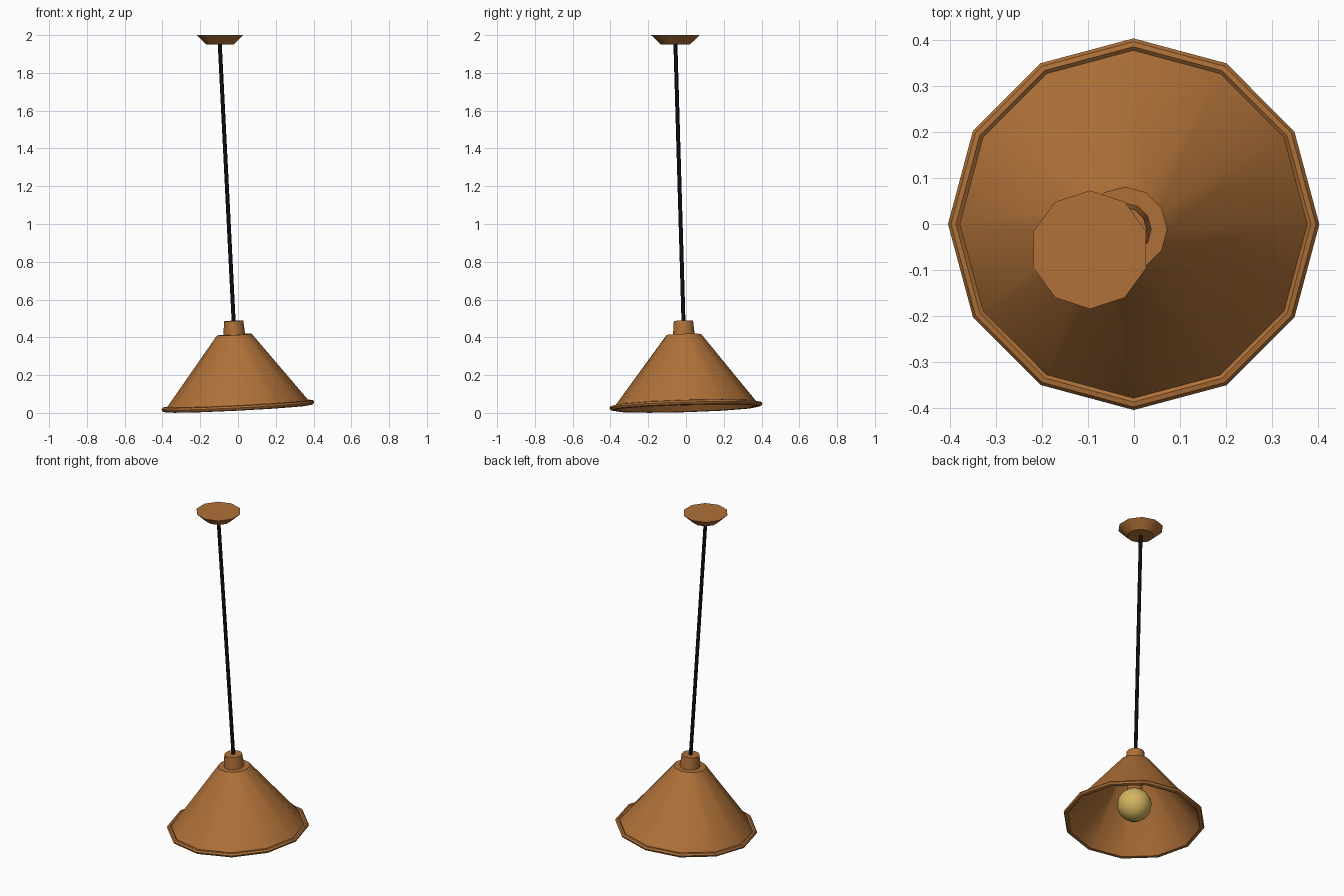
import bpy, bmesh, math
from mathutils import Vector, Matrix

cube = bpy.data.objects.get("Cube")
if cube:
    bpy.data.objects.remove(cube)


def material(name, color, rough=0.6):
    m = bpy.data.materials.new(name)
    m.use_nodes = True
    m.diffuse_color = (*color, 1)
    bsdf = m.node_tree.nodes["Principled BSDF"]
    bsdf.inputs["Base Color"].default_value = (*color, 1)
    bsdf.inputs["Roughness"].default_value = rough
    return m


copper = material("copper brown", (0.43, 0.165, 0.04))
black = material("cord black", (0.004, 0.004, 0.004))
glow = material("bulb yellow", (0.65, 0.46, 0.12))

# The hanging parts share one tilted axis; the ceiling plate stays level
AXIS = Vector((-0.05, -0.029, 1)).normalized()
TILT = Matrix.Translation((0, 0, 0.023)) @ AXIS.to_track_quat('Z', 'Y').to_matrix().to_4x4()
TILT = Matrix.Translation((0, 0, 0.023)) @ Vector((0, 0, 1)).rotation_difference(AXIS).to_matrix().to_4x4()


def lathe(name, profile, sides, mat, matrix, start=0.0, angle=40):
    """Revolve (radius, height) points around z; radius 0 closes to a point."""
    bm = bmesh.new()
    rings = []
    for r, z in profile:
        if r == 0:
            rings.append([bm.verts.new((0, 0, z))] * sides)
        else:
            turns = [start + math.tau * i / sides for i in range(sides)]
            rings.append([bm.verts.new((r * math.cos(t), r * math.sin(t), z)) for t in turns])
    for a, b in zip(rings, rings[1:]):
        for i in range(sides):
            j = (i + 1) % sides
            corners = list(dict.fromkeys((a[i], a[j], b[j], b[i])))
            bm.faces.new(corners)
    bmesh.ops.recalc_face_normals(bm, faces=bm.faces)
    mesh = bpy.data.meshes.new(name)
    bm.to_mesh(mesh)
    bm.free()
    mesh.materials.append(mat)
    obj = bpy.data.objects.new(name, mesh)
    bpy.context.collection.objects.link(obj)
    obj.matrix_world = matrix
    bpy.ops.object.select_all(action='DESELECT')
    obj.select_set(True)
    bpy.context.view_layer.objects.active = obj
    bpy.ops.object.shade_smooth_by_angle(angle=math.radians(angle))
    return obj


# Shade: flat shoulder, cone, rolled rim and inner wall
lathe("shade", [(0, 0.392), (0.092, 0.392), (0.379, 0.02), (0.387, 0.027),
                (0.398, 0.025), (0.405, 0.015), (0.4, 0.004), (0.39, 0.0),
                (0.379, 0.003), (0.372, 0.014), (0.085, 0.384), (0, 0.384)],
      12, copper, TILT)

# Neck on top of the shade
lathe("neck", [(0, 0.385), (0.058, 0.385), (0.051, 0.465), (0, 0.465)], 12, copper, TILT)

# Bulb holder and bulb inside the shade
lathe("bulb_holder", [(0, 0.386), (0.045, 0.386), (0.045, 0.18), (0, 0.18)], 12, copper, TILT)
R = 0.098
arc = [(R * math.sin(math.pi * k / 10), 0.112 - R * math.cos(math.pi * k / 10)) for k in range(1, 10)]
lathe("bulb", [(0, 0.112 - R)] + arc + [(0, 0.112 + R)], 16, glow, TILT)

# Cord up to the ceiling
lathe("cord", [(0, 0.45), (0.0105, 0.45), (0.0105, 1.945), (0, 1.945)], 8, black, TILT, angle=50)

# Ceiling plate
lathe("ceiling_plate", [(0, 1.95), (0.076, 1.95), (0.129, 2.0), (0, 2.0)],
      10, copper, Matrix.Translation((-0.096, -0.056, 0)), start=math.pi / 2)
